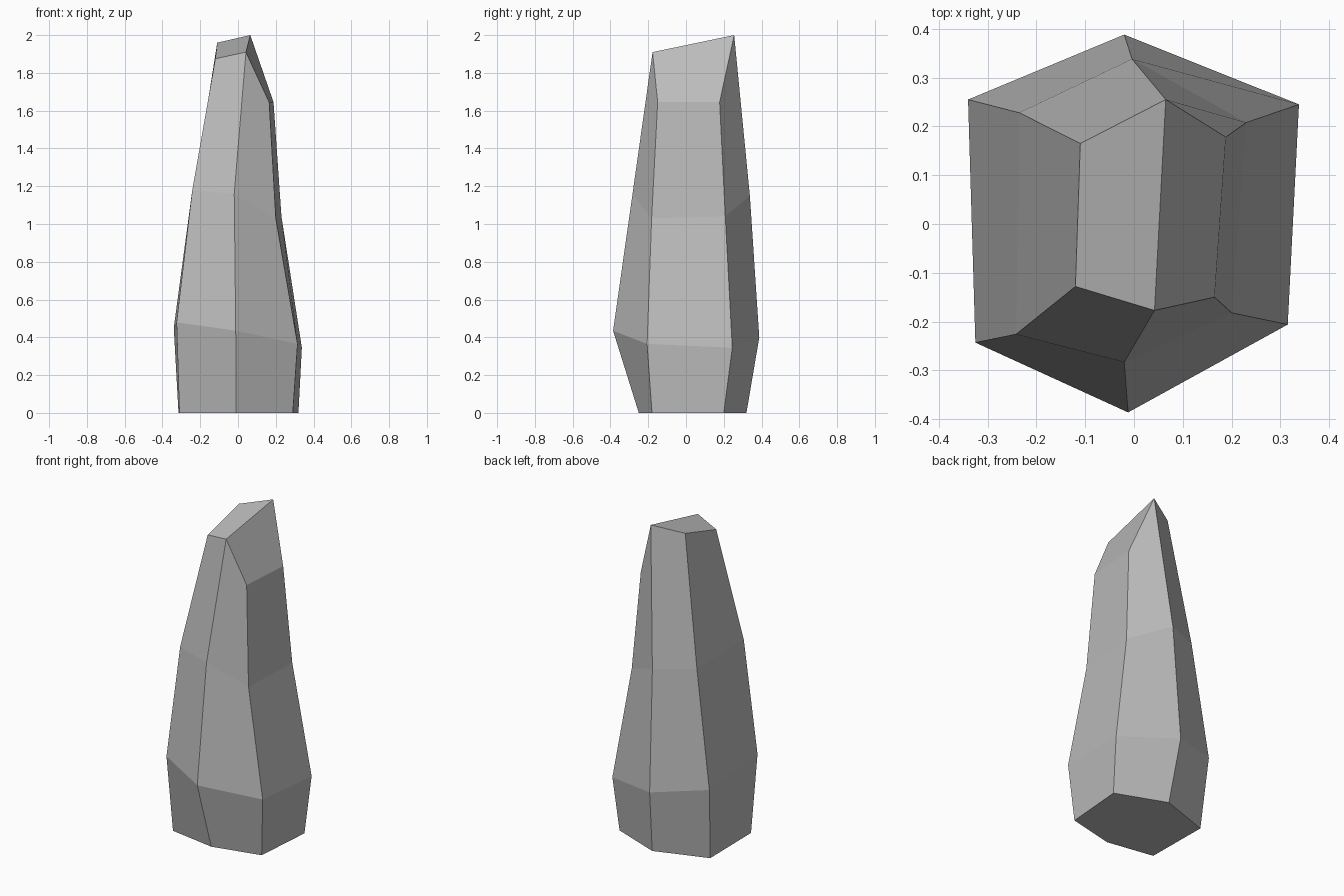
import bpy
import bmesh

default_cube = bpy.data.objects.get("Cube")
if default_cube:
    bpy.data.objects.remove(default_cube, do_unlink=True)


def make_material(name, color):
    material = bpy.data.materials.new(name)
    material.use_nodes = True
    material.diffuse_color = color
    shader = next(n for n in material.node_tree.nodes if n.type == "BSDF_PRINCIPLED")
    shader.inputs["Base Color"].default_value = color
    shader.inputs["Roughness"].default_value = 0.8
    return material


# Six-sided cross-sections, each running front, front +x, back +x,
# back, back -x, front -x
base_ring = [(-.01, -.25, 0), (.29, -.18, 0), (.32, .2, 0),
             (.01, .32, 0), (-.315, .21, 0), (-.31, -.2, 0)]
bulge_ring = [(-.012, -.386, .435), (.315, -.206, .365), (.338, .245, .345),
              (-.02, .388, .4), (-.34, .255, .45), (-.325, -.243, .48)]
waist_ring = [(-.02, -.283, 1.16), (.2, -.182, 1.03), (.23, .208, 1.04),
              (-.004, .338, 1.15), (-.235, .228, 1.17), (-.242, -.226, 1.18)]
tip_ring = [(.042, -.177, 1.91), (.165, -.15, 1.645), (.188, .178, 1.645),
            (.065, .255, 2), (-.11, .165, 1.96), (-.12, -.128, 1.875)]

bm = bmesh.new()
rings = [[bm.verts.new(point) for point in ring]
         for ring in (base_ring, bulge_ring, waist_ring, tip_ring)]

# Side facets between neighbouring cross-sections
for lower, upper in zip(rings, rings[1:]):
    for i in range(len(lower)):
        j = (i + 1) % len(lower)
        bm.faces.new((lower[i], lower[j], upper[j], upper[i]))

# Flat underside, and two slanted facets meeting in a ridge at the tip
front, front_side, back_side, back, far_back, far_front = rings[-1]
bm.faces.new(reversed(rings[0]))
bm.faces.new((front, front_side, back_side, back))
bm.faces.new((front, back, far_back, far_front))
bmesh.ops.recalc_face_normals(bm, faces=bm.faces)

mesh = bpy.data.meshes.new("standing_stone")
bm.to_mesh(mesh)
bm.free()
mesh.materials.append(make_material("stone grey", (.5, .5, .5, 1)))
stone = bpy.data.objects.new("standing_stone", mesh)
bpy.context.collection.objects.link(stone)
